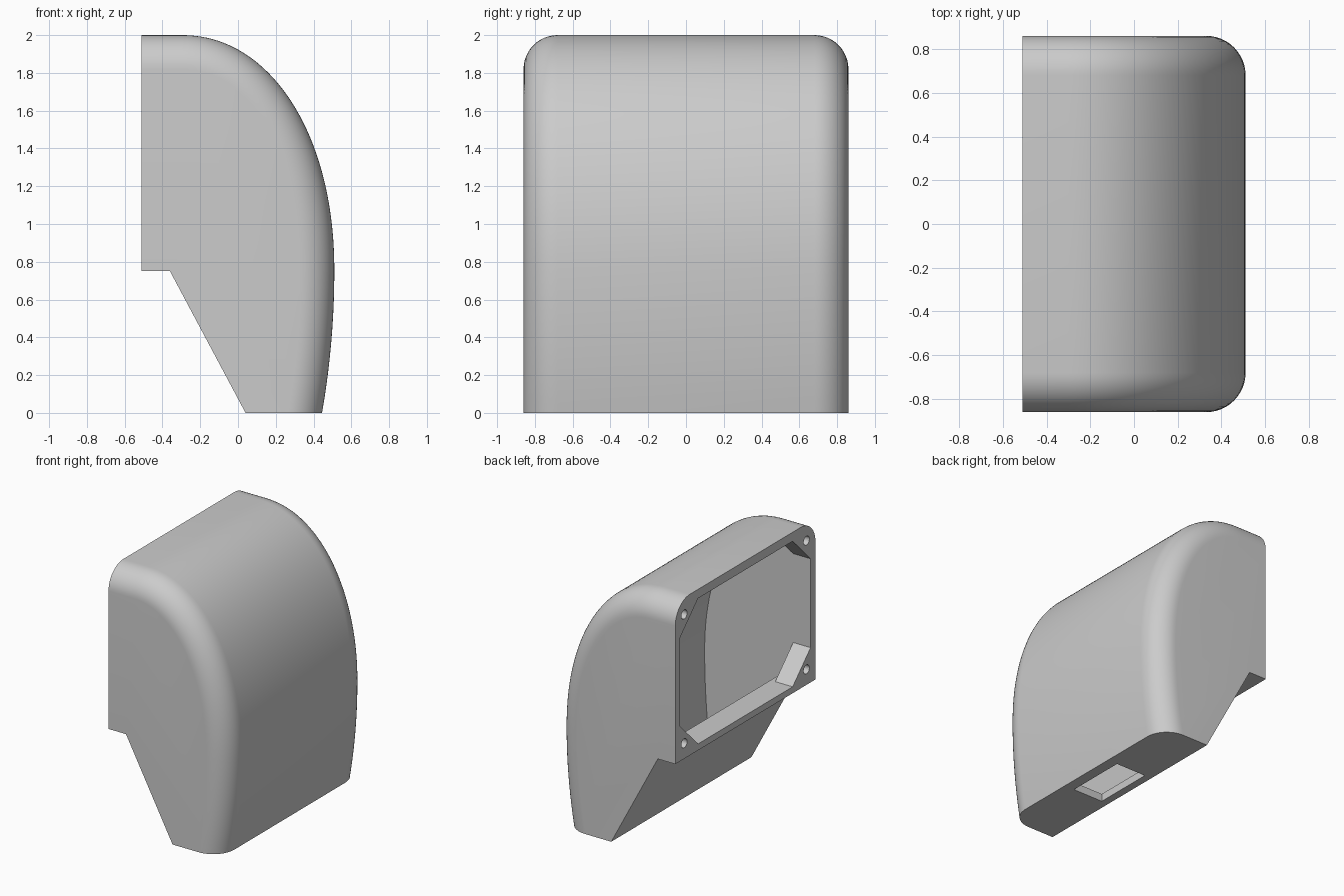
import bpy, bmesh, math

if "Cube" in bpy.data.objects:
    bpy.data.objects.remove(bpy.data.objects["Cube"])

grey = bpy.data.materials.new("plain_grey")
grey.diffuse_color = (0.6, 0.6, 0.6, 1)
grey.use_nodes = True
grey.node_tree.nodes["Principled BSDF"].inputs["Base Color"].default_value = grey.diffuse_color


def hood_curve(a, b, foot_x, foot_z, n=40):
    """Domed outline from the top of the hood down to its front foot (x, z)."""
    cx, cz, e = -0.30, 0.75, 2 / 2.1
    pts = []
    for i in range(n + 1):
        t = math.pi / 2 * (1 - i / n)
        pts.append((cx + a * max(0, math.cos(t)) ** e, cz + b * max(0, math.sin(t)) ** e))
    for i in range(1, 11):
        u = i / 10
        pts.append((cx + a - (cx + a - foot_x) * u * u, cz - (cz - foot_z) * u))
    return pts


def prism(name, loop, place, lo, hi, round_count=0, radius=0.0):
    """Extrude a 2D loop between lo and hi; optionally round the first edges of both rims."""
    bm = bmesh.new()
    rims = [[bm.verts.new(place(p, d)) for p in loop] for d in (lo, hi)]
    n = len(loop)
    bm.faces.new(rims[0][::-1])
    bm.faces.new(rims[1])
    for i in range(n):
        j = (i + 1) % n
        bm.faces.new((rims[0][i], rims[0][j], rims[1][j], rims[1][i]))
    bm.normal_update()
    if bm.calc_volume(signed=True) < 0:
        bmesh.ops.reverse_faces(bm, faces=bm.faces[:])
        bm.normal_update()
    if round_count:
        edges = [bm.edges.get((r[i], r[i + 1])) for r in rims for i in range(round_count)]
        bmesh.ops.bevel(bm, geom=edges, offset=radius, offset_type='OFFSET', segments=12,
                        profile=0.5, affect='EDGES', clamp_overlap=False)
    mesh = bpy.data.meshes.new(name)
    bm.to_mesh(mesh)
    bm.free()
    mesh.materials.append(grey)
    ob = bpy.data.objects.new(name, mesh)
    bpy.context.collection.objects.link(ob)
    return ob


def across(p, d):   # x-z profile extruded along y
    return (p[0], d, p[1])


def inward(p, d):   # y-z profile extruded along x
    return (d, p[0], p[1])


# Outer hood with rounded side rims
outer = [(-0.51, 2.0)] + hood_curve(0.81, 1.25, 0.445, 0.0)
rounded = len(outer) - 1
outer += [(0.04, 0.0), (-0.36, 0.75), (-0.51, 0.75)]
hood = prism("hood_shell", outer, across, -0.86, 0.86, rounded, 0.18)

# Hollow inside
inner = [(-0.36, 1.93)] + hood_curve(0.70, 1.18, 0.36, 0.06)
inner += [(0.076, 0.06), (-0.32, 0.80), (-0.36, 0.80)]
cutters = [prism("cavity_cutter", inner, across, -0.80, 0.80)]

# Back opening with cut corners that leave the screw posts
Y, LO, HI, C = 0.80, 0.80, 1.93, 0.22
opening = [(Y, LO + C), (Y, HI - C), (Y - C, HI), (C - Y, HI),
           (-Y, HI - C), (-Y, LO + C), (C - Y, LO), (Y - C, LO)]
cutters.append(prism("opening_cutter", opening, inward, -0.6, -0.34))

# Screw holes in the four corners
for y in (-0.75, 0.75):
    for z in (0.87, 1.87):
        ring = [(y + 0.035 * math.cos(k * math.pi / 12), z + 0.035 * math.sin(k * math.pi / 12))
                for k in range(24)]
        cutters.append(prism("screw_hole_cutter", ring, inward, -0.6, -0.40))

# Slot through the floor
slot = [(0.10, -0.05), (0.36, -0.05), (0.36, 0.12), (0.10, 0.12)]
cutters.append(prism("slot_cutter", slot, across, -0.24, 0.24))

bpy.context.view_layer.objects.active = hood
hood.select_set(True)
for c in cutters:
    c.hide_render = True
    mod = hood.modifiers.new("cut", 'BOOLEAN')
    mod.operation = 'DIFFERENCE'
    mod.solver = 'EXACT'
    mod.object = c
    bpy.ops.object.modifier_apply(modifier=mod.name)
    bpy.data.objects.remove(c)

bpy.ops.object.shade_smooth_by_angle(angle=math.radians(30))
